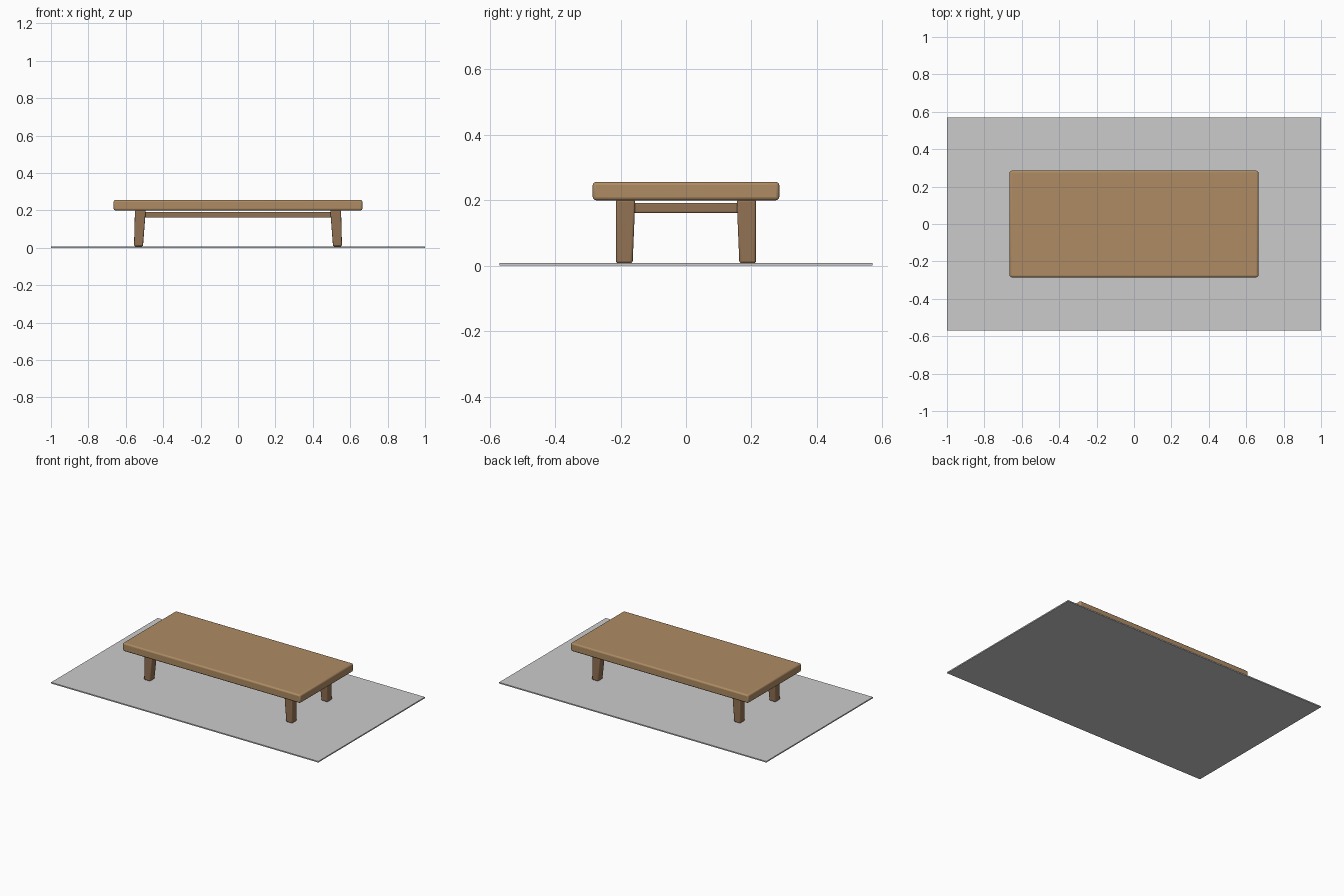
import bpy
import bmesh

if "Cube" in bpy.data.objects:
    bpy.data.objects.remove(bpy.data.objects["Cube"])


def material(name, color):
    m = bpy.data.materials.new(name)
    m.diffuse_color = color
    m.use_nodes = True
    m.node_tree.nodes["Principled BSDF"].inputs["Base Color"].default_value = m.diffuse_color
    return m


light_wood = material("light_wood", (0.42, 0.26, 0.125, 1))
dark_wood = material("dark_wood", (0.285, 0.165, 0.085, 1))


def block(name, bottom, top, z0, z1, mat=None, bevel=0.0, segments=3):
    """Block between two rectangles (x0, x1, y0, y1) at z0 and z1."""
    bm = bmesh.new()
    bmesh.ops.create_cube(bm, size=1)
    for v in bm.verts:
        r = top if v.co.z > 0 else bottom
        v.co = (r[1] if v.co.x > 0 else r[0],
                r[3] if v.co.y > 0 else r[2],
                z1 if v.co.z > 0 else z0)
    bmesh.ops.recalc_face_normals(bm, faces=bm.faces)
    me = bpy.data.meshes.new(name)
    bm.to_mesh(me)
    bm.free()
    ob = bpy.data.objects.new(name, me)
    bpy.context.collection.objects.link(ob)
    if mat:
        me.materials.append(mat)
    if bevel:
        b = ob.modifiers.new("bevel", 'BEVEL')
        b.width = bevel
        b.segments = segments
        bpy.context.view_layer.objects.active = ob
        ob.select_set(True)
        bpy.ops.object.shade_smooth_by_angle()
        ob.select_set(False)
    return ob


def span(a, b, s):
    return sorted((a * s, b * s))


# Thin mat under the table
rug = (-1, 1, -0.57, 0.57)
block("floor_mat", rug, rug, 0, 0.008)

# Table top with softened edges
slab = (-0.665, 0.665, -0.285, 0.285)
block("table_top", slab, slab, 0.2, 0.256, light_wood, 0.01)

# Four tapered, slightly splayed legs
for sx, side in ((-1, "left"), (1, "right")):
    for sy, end in ((-1, "front"), (1, "back")):
        block(f"{end}_{side}_leg",
              (*span(0.508, 0.556, sx), *span(0.163, 0.214, sy)),
              (*span(0.493, 0.551, sx), *span(0.155, 0.214, sy)),
              0.008, 0.201, dark_wood, 0.007)

# Long rails between the legs, front and back
for s, end in ((-1, "front"), (1, "back")):
    r = (-0.51, 0.51, *span(0.17, 0.2, s))
    block(f"{end}_rail", r, r, 0.161, 0.192, dark_wood, 0.005)

# Short rails at each end
for s, side in ((-1, "left"), (1, "right")):
    r = (*span(0.507, 0.537, s), -0.17, 0.17)
    block(f"{side}_rail", r, r, 0.161, 0.192, dark_wood, 0.005)
